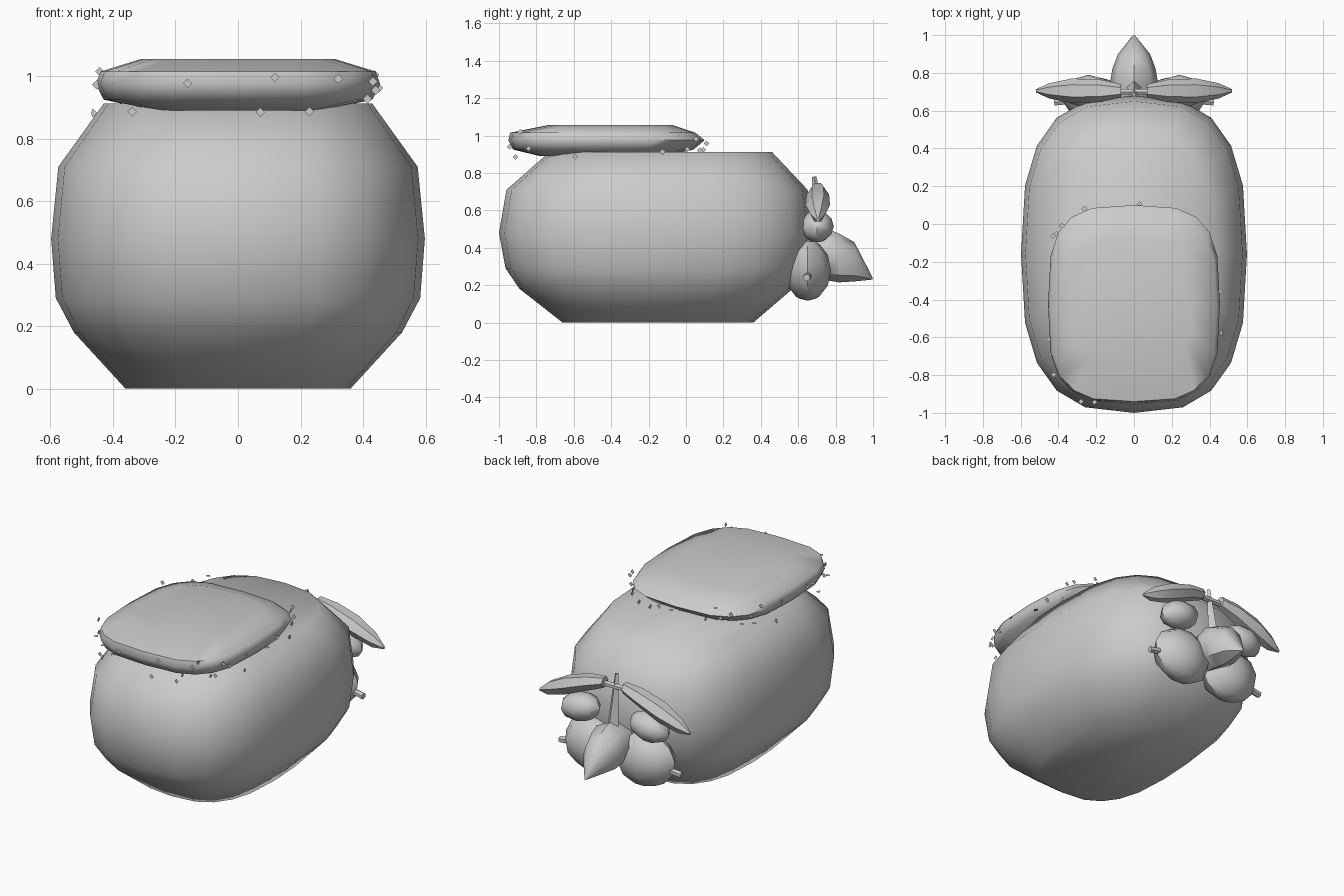
import bpy, bmesh, math, random
from mathutils import Vector, Matrix

if "Cube" in bpy.data.objects:
    bpy.data.objects.remove(bpy.data.objects["Cube"])

random.seed(4)


def sgn_pow(v, p):
    return math.copysign(abs(v) ** p, v) if abs(v) > 1e-6 else 0.0


def finish(bm, name, angle=60):
    bmesh.ops.recalc_face_normals(bm, faces=bm.faces)
    me = bpy.data.meshes.new(name)
    bm.to_mesh(me)
    bm.free()
    ob = bpy.data.objects.new(name, me)
    bpy.context.collection.objects.link(ob)
    bpy.ops.object.select_all(action='DESELECT')
    bpy.context.view_layer.objects.active = ob
    ob.select_set(True)
    if angle:
        bpy.ops.object.shade_smooth_by_angle(angle=math.radians(angle))
    return ob


def loft(name, rings, angle=60):
    """Skin a list of vertex rings and cap both ends."""
    bm = bmesh.new()
    loops = [[bm.verts.new(p) for p in r] for r in rings]
    n = len(loops[0])
    for a, b in zip(loops, loops[1:]):
        for i in range(n):
            j = (i + 1) % n
            bm.faces.new((a[i], a[j], b[j], b[i]))
    bm.faces.new(loops[0])
    bm.faces.new(loops[-1])
    return finish(bm, name, angle)


def level(z, rx, y0, y1, expo, sides=20):
    """Horizontal rounded-rectangle ring."""
    cy, ry = (y0 + y1) / 2, (y1 - y0) / 2
    out = []
    for i in range(sides):
        t = 2 * math.pi * i / sides
        out.append((rx * sgn_pow(math.cos(t), 2 / expo),
                    cy + ry * sgn_pow(math.sin(t), 2 / expo), z))
    return out


def rod(name, a, b, r0, r1, sides=6):
    a, b = Vector(a), Vector(b)
    bm = bmesh.new()
    m = Matrix.Translation((a + b) / 2) @ (b - a).to_track_quat('Z', 'Y').to_matrix().to_4x4()
    bmesh.ops.create_cone(bm, cap_ends=True, segments=sides, radius1=r0, radius2=r1,
                          depth=(b - a).length, matrix=m)
    return finish(bm, name, 40)


def blob(name, centre, radii, tilt=0, u=8, v=6):
    bm = bmesh.new()
    m = (Matrix.Translation(centre) @ Matrix.Rotation(tilt, 4, 'Y')
         @ Matrix.Diagonal((*radii, 1)))
    bmesh.ops.create_uvsphere(bm, u_segments=u, v_segments=v, radius=1, matrix=m)
    return finish(bm, name, 45)


# Loaf-shaped body
loft("body", [level(*r, 2.8) for r in (
    (0.0, .36, -.66, .36), (.18, .525, -.89, .57), (.29, .583, -.965, .64),
    (.48, .598, -1.0, .68), (.71, .575, -.96, .65), (.912, .43, -.73, .46))])

# Rounded pad resting on the top
loft("top_pad", [level(*r, 3.3) for r in (
    (.89, .27, -.78, -.12), (.925, .43, -.925, .04), (.975, .455, -.95, .10),
    (1.015, .44, -.94, .05), (1.055, .31, -.74, -.07))])

# Tiny diamond flakes around the pad rim
bm = bmesh.new()
for i in range(46):
    t = 2 * math.pi * (i + random.random()) / 46
    k = random.uniform(1.0, 1.04)
    c = Vector((.452 * k * sgn_pow(math.cos(t), .6),
                -.425 + .525 * k * sgn_pow(math.sin(t), .6),
                random.uniform(.88, 1.03)))
    axes = random.choice(((0, 1), (0, 2), (1, 2)))
    vs = []
    for ax, s in ((axes[0], 1), (axes[1], 1), (axes[0], -1), (axes[1], -1)):
        p = c.copy()
        p[ax] += s * .015
        p.x = max(-.47, min(.47, p.x))
        vs.append(bm.verts.new(p))
    bm.faces.new(vs)
finish(bm, "pad_flakes", 0)

# Paired face parts: leaf brows, eyes, cheeks and whisker pegs
for side, s in (("left", -1), ("right", 1)):
    brow = []
    for x, z, ry, rz in ((.07, .715, .035, .035), (.18, .685, .06, .05), (.33, .63, .065, .06),
                         (.45, .58, .04, .045), (.52, .55, .008, .01)):
        brow.append([(s * x, .705 + ry * math.cos(a), z + rz * math.sin(a))
                     for a in [math.pi * k / 3 for k in range(6)]])
    loft(side + "_brow", brow, 40)
    blob(side + "_eye", (s * .24, .70, .515), (.135, .09, .085), s * .2)
    blob(side + "_cheek", (s * .18, .65, .28), (.20, .125, .165), s * -.15)
    rod(side + "_peg", (s * .15, .67, .28), (s * .42, .645, .24), .02, .02)

# Bar joining the brows
rod("brow_bar", (-.1, .70, .705), (.1, .70, .705), .018, .018)

# Pointed snout, lofted along y
snout = []
for y, rx, lo, hi in ((.64, .11, .24, .46), (.76, .125, .225, .50), (.82, .115, .215, .475),
                      (.90, .085, .22, .43), (.998, .006, .23, .24)):
    snout.append([(rx * math.cos(a), y, (lo + hi) / 2 + (hi - lo) / 2 * math.sin(a))
                  for a in [math.pi * k / 4 for k in range(8)]])
loft("snout", snout, 45)

# Slim spike rising from the snout
rod("snout_spike", (0, .73, .42), (0, .685, .78), .042, .012, 4)
